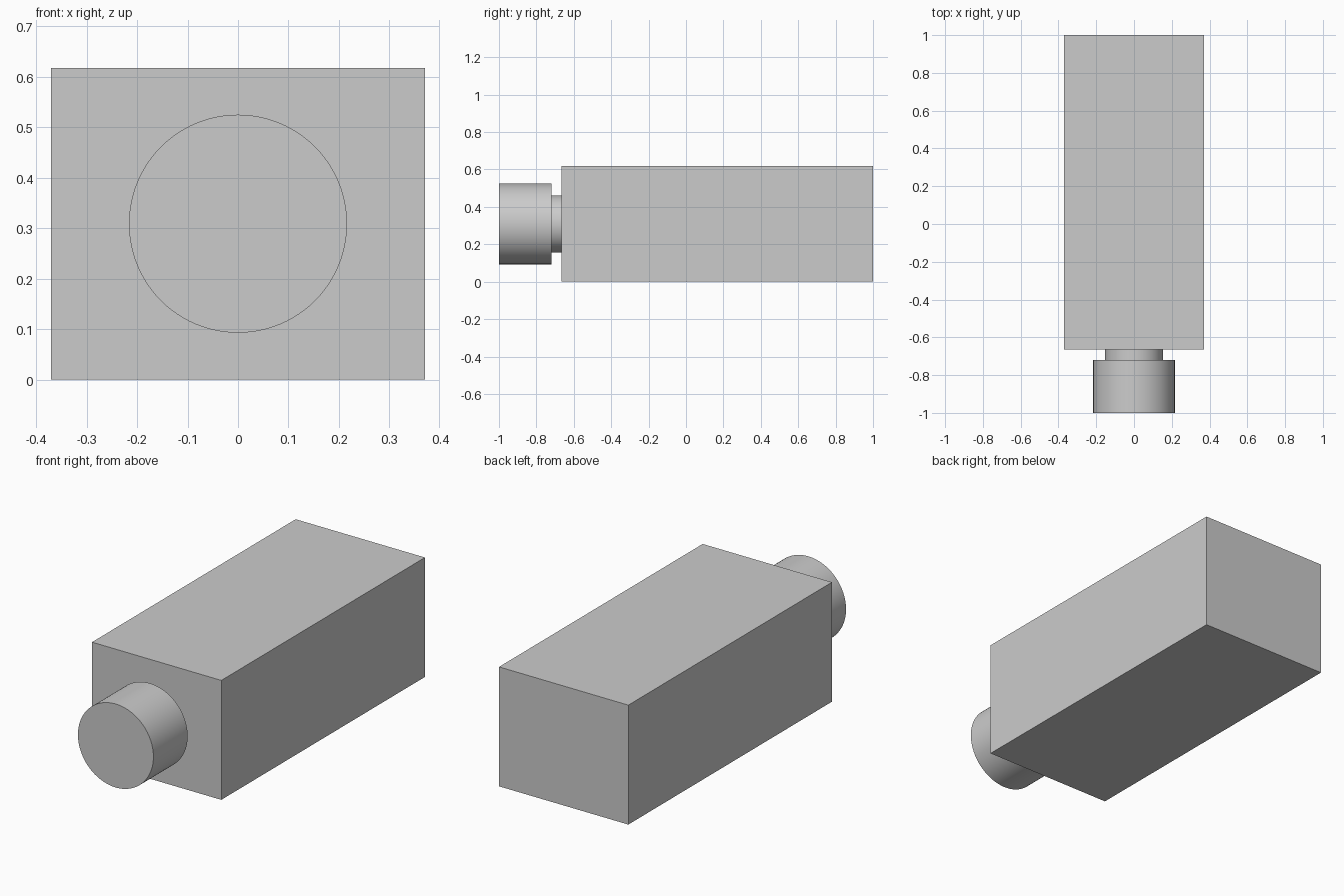
import bpy
import math

cube = bpy.data.objects.get("Cube")
if cube:
    bpy.data.objects.remove(cube, do_unlink=True)

# Single plain grey
grey = bpy.data.materials.new("plain_grey")
grey.use_nodes = True
colour = (0.6, 0.6, 0.6, 1)
grey.diffuse_color = colour
grey.node_tree.nodes["Principled BSDF"].inputs["Base Color"].default_value = colour

WIDTH, HEIGHT = 0.74, 0.618
BODY_FRONT, BODY_BACK = -0.665, 1.0
AXIS_Z = HEIGHT / 2


def barrel(name, radius, front, back):
    """Smooth cylinder along y, centred on the body's front face."""
    bpy.ops.mesh.primitive_cylinder_add(
        vertices=96, radius=radius, depth=back - front,
        location=(0, (front + back) / 2, AXIS_Z), rotation=(math.pi / 2, 0, 0))
    obj = bpy.context.object
    obj.name = name
    obj.data.materials.append(grey)
    bpy.ops.object.shade_smooth_by_angle(angle=math.radians(30))
    return obj


# Box body
bpy.ops.mesh.primitive_cube_add(size=1, location=(0, (BODY_FRONT + BODY_BACK) / 2, AXIS_Z))
body = bpy.context.object
body.name = "body"
body.scale = (WIDTH, BODY_BACK - BODY_FRONT, HEIGHT)
bpy.ops.object.transform_apply(location=False, rotation=False, scale=True)
body.data.materials.append(grey)

# Narrow neck and wide front barrel
barrel("neck", 0.153, -0.72, BODY_FRONT)
barrel("front_barrel", 0.216, -1.0, -0.72)
